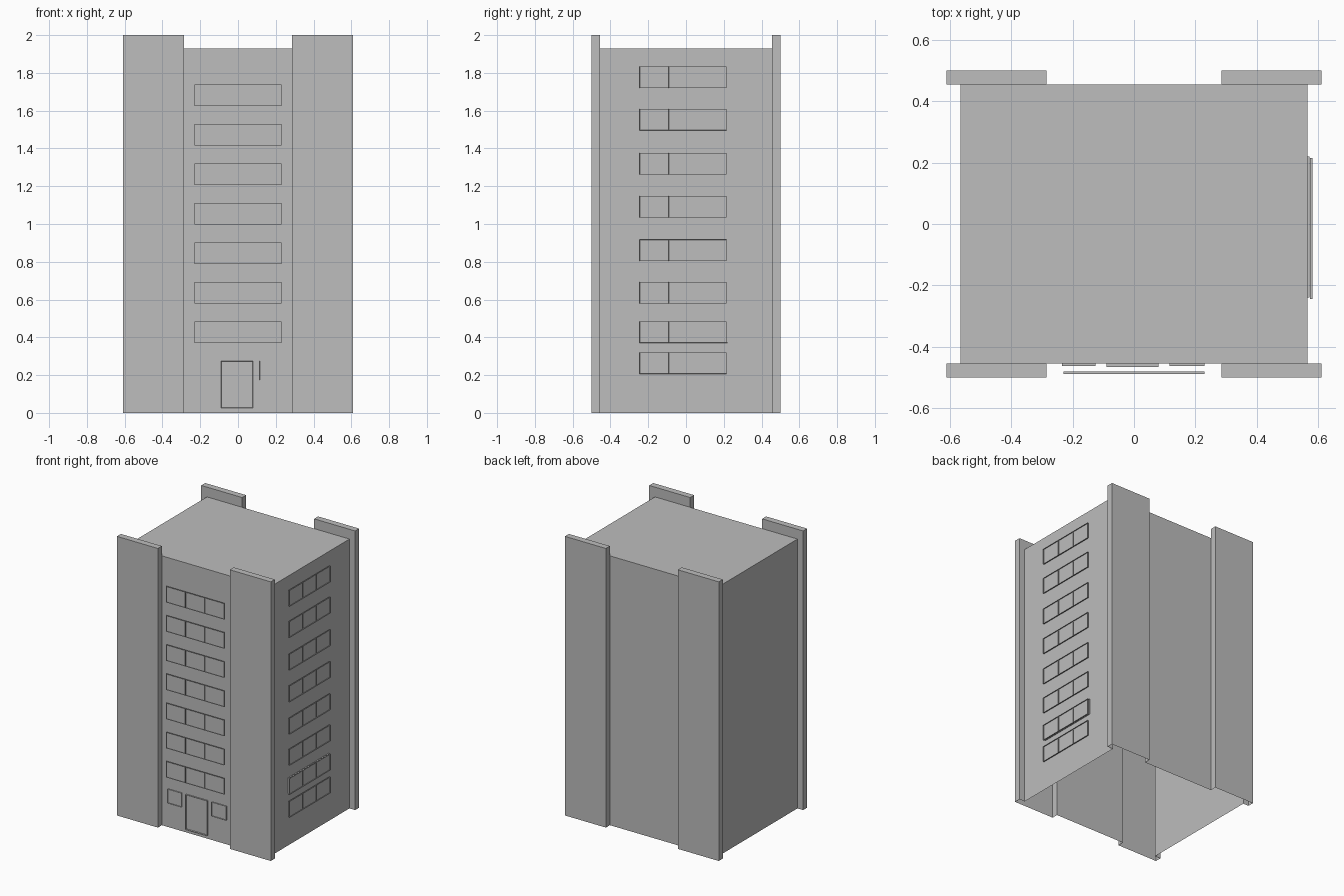
import bpy, bmesh
from math import pi
from mathutils import Matrix, Vector

cube = bpy.data.objects.get("Cube")
if cube:
    bpy.data.objects.remove(cube)

grey = bpy.data.materials.new("concrete_grey")
grey.use_nodes = True
COLOUR = (0.51, 0.51, 0.51, 1)
grey.diffuse_color = COLOUR
grey.node_tree.nodes["Principled BSDF"].inputs["Base Color"].default_value = COLOUR

WX, WY = 0.565, 0.455           # main walls
PIN, POUT, PY = 0.285, 0.61, 0.5  # corner slabs
ROOF, TOP = 1.93, 2.0


def finish(name, bm):
    mesh = bpy.data.meshes.new(name)
    bm.to_mesh(mesh)
    bm.free()
    mesh.materials.append(grey)
    obj = bpy.data.objects.new(name, mesh)
    bpy.context.collection.objects.link(obj)


def quad(bm, *points):
    bm.faces.new([bm.verts.new(p) for p in points])


def wall(bm, a, b, z0, z1):
    """Upright face between two plan points."""
    quad(bm, (*a, z0), (*b, z0), (*b, z1), (*a, z1))


# Hollow tower shell, open underneath
bm = bmesh.new()
quad(bm, (-WX, -WY, ROOF), (WX, -WY, ROOF), (WX, WY, ROOF), (-WX, WY, ROOF))
for s in (1, -1):
    wall(bm, (-PIN * s, -WY * s), (PIN * s, -WY * s), 0, ROOF)
    wall(bm, (WX * s, -WY * s), (WX * s, WY * s), 0, ROOF)
finish("tower_walls", bm)

# Hollow corner slabs rising above the roof
for side, sx in (("right", -1), ("left", 1)):
    for end, sy in (("front", -1), ("back", 1)):
        bm = bmesh.new()
        plan = [(PIN, WY), (PIN, PY), (POUT, PY), (POUT, WY), (WX, WY)]
        plan = [(x * sx, y * sy) for x, y in plan]
        for a, b in zip(plan, plan[1:]):
            wall(bm, a, b, 0, ROOF)
        rim = plan[:4]
        for a, b in zip(rim, rim[1:] + rim[:1]):
            wall(bm, a, b, ROOF, TOP)
        quad(bm, *[(*p, TOP) for p in rim])
        bmesh.ops.remove_doubles(bm, verts=bm.verts, dist=1e-5)
        bmesh.ops.recalc_face_normals(bm, faces=bm.faces)
        finish(f"{end}_{side}_corner_slab", bm)


def panel(name, u0, u1, z0, z1, face, depth, panes=1, side=False, frame=0.0006):
    """Thin framed plate with recessed panes, turned to the side wall if asked."""
    bm = bmesh.new()
    bmesh.ops.create_cube(bm, size=1)
    size = Vector((u1 - u0, depth, z1 - z0))
    centre = Vector(((u0 + u1) / 2, -face + depth / 2, (z0 + z1) / 2))
    bmesh.ops.transform(bm, verts=bm.verts,
                        matrix=Matrix.Translation(centre) @ Matrix.Diagonal((*size, 1)))
    for i in range(1, panes):
        bmesh.ops.bisect_plane(bm, geom=bm.verts[:] + bm.edges[:] + bm.faces[:],
                               plane_co=(u0 + (u1 - u0) * i / panes, 0, 0), plane_no=(1, 0, 0))
    bm.normal_update()
    front = [f for f in bm.faces if f.normal.y < -0.9]
    bmesh.ops.inset_individual(bm, faces=front, thickness=frame, depth=-0.8 * depth)
    if side:
        bmesh.ops.transform(bm, verts=bm.verts, matrix=Matrix.Rotation(pi / 2, 4, "Z"))
    finish(name, bm)


# Front window bands, standing proud of the wall
for i in range(7):
    z = 0.37 + i * 0.209
    panel(f"front_window_{i + 1}", -0.23, 0.23, z, z + 0.114, 0.488, 0.008, 3)

# Side window bands on the left wall, with one flush backing band
for i, z in enumerate((0.207, 0.371, 0.58, 0.803, 1.034, 1.262, 1.496, 1.719)):
    panel(f"side_window_{i + 1}", -0.245, 0.215, z, z + 0.114, 0.581, 0.008, 3, True)
panel("side_window_backing", -0.24, 0.22, 0.371, 0.485, 0.571, 0.006, 3, True)

# Entrance
panel("front_door", -0.09, 0.08, 0.025, 0.275, 0.466, 0.011, frame=0.004)
panel("entrance_window_right", -0.235, -0.125, 0.175, 0.275, 0.463, 0.008)
panel("entrance_window_left", 0.115, 0.23, 0.175, 0.275, 0.463, 0.008)
